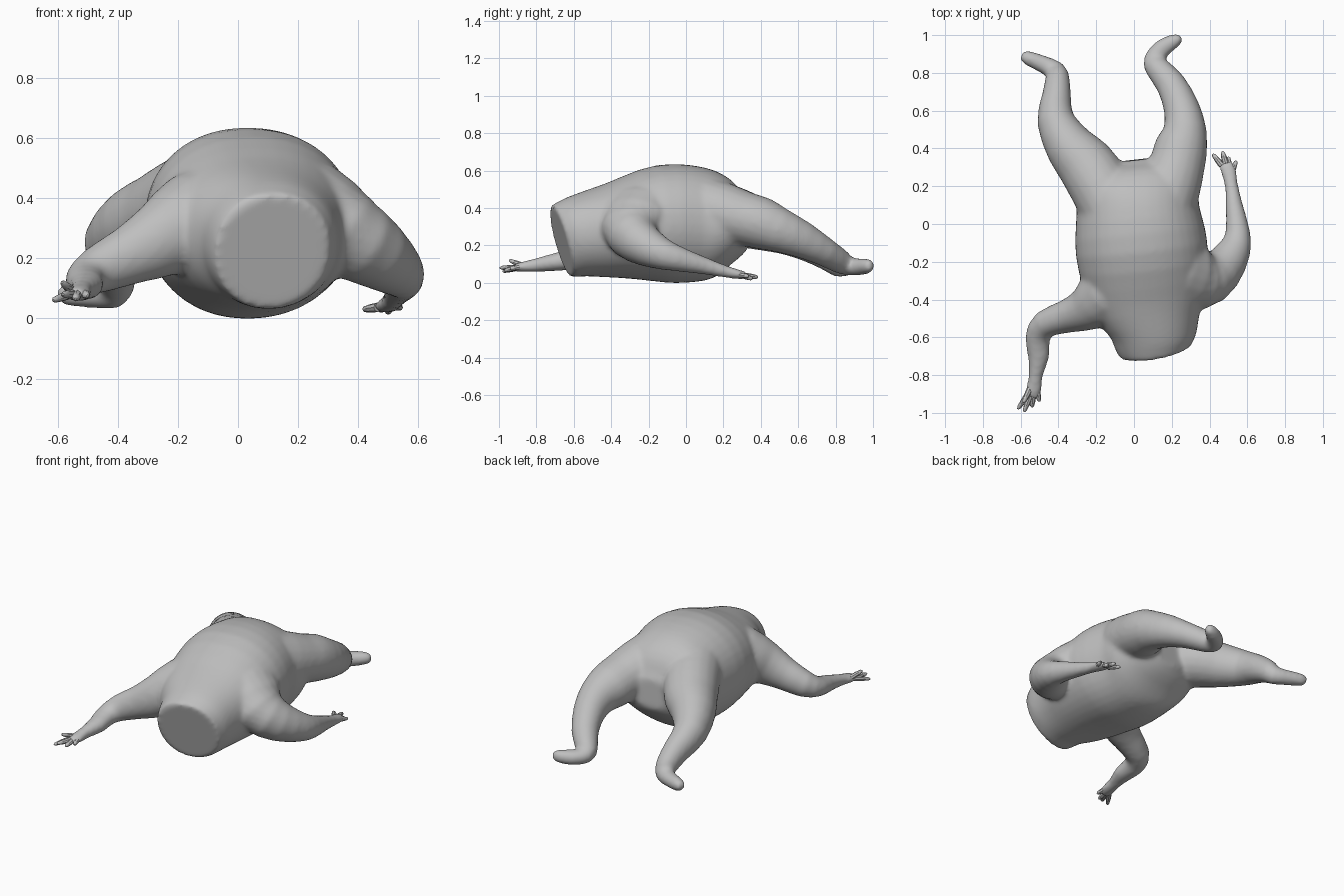
import bpy, bmesh, math
from mathutils import Vector

clay = bpy.data.materials.new("grey_clay")
clay.diffuse_color = (0.52, 0.52, 0.52, 1)


def spline(path, steps):
    """Catmull-Rom resampling so the loft has no visible bands."""
    P = [Vector(p) for p in path]
    out = []
    for i in range(len(P) - 1):
        a, b, c, d = P[max(i - 1, 0)], P[i], P[i + 1], P[min(i + 2, len(P) - 1)]
        for s in range(steps):
            t = s / steps
            out.append(0.5 * (2 * b + (c - a) * t + (2 * a - 5 * b + 4 * c - d) * t * t
                              + (3 * b - a - 3 * c + d) * t ** 3))
    return [tuple(v) for v in out] + [tuple(P[-1])]


def tube(bm, path, n=20, power=1.0, steps=2):
    """Loft elliptical rings (x, y, z, side radius, up radius) and cap both ends."""
    path = spline(path, steps)
    pts = [Vector(p[:3]) for p in path]
    rings = []
    for i, p in enumerate(path):
        t = (pts[min(i + 1, len(pts) - 1)] - pts[max(i - 1, 0)]).normalized()
        side = t.cross(Vector((0, 0, 1))).normalized()
        up = side.cross(t)
        ring = []
        for k in range(n):
            a = 2 * math.pi * k / n
            c, s = math.cos(a), math.sin(a)
            c = math.copysign(abs(c) ** power, c)
            # upper half is boxier than the underside
            if s > 0:
                s = s ** power
            ring.append(bm.verts.new(pts[i] + side * c * p[3] + up * s * p[4]))
        rings.append(ring)
    faces = [bm.faces.new(rings[0][::-1]), bm.faces.new(rings[-1])]
    for r0, r1 in zip(rings, rings[1:]):
        for k in range(n):
            j = (k + 1) % n
            faces.append(bm.faces.new((r0[k], r0[j], r1[j], r1[k])))
    bmesh.ops.recalc_face_normals(bm, faces=faces)


def make(name, bm):
    me = bpy.data.meshes.new(name)
    bm.to_mesh(me)
    bm.free()
    ob = bpy.data.objects.new(name, me)
    bpy.context.collection.objects.link(ob)
    me.materials.append(clay)
    bpy.context.view_layer.objects.active = ob
    ob.select_set(True)
    return ob


def finish(ob):
    bpy.ops.object.select_all(action='DESELECT')
    ob.select_set(True)
    bpy.context.view_layer.objects.active = ob
    bpy.ops.object.shade_smooth_by_angle(angle=math.radians(40))


body = bmesh.new()
# Torso, from the flat neck cut to the seat
tube(body, [(.115, -.668, .222, .195, .198), (.107, -.62, .235, .215, .21),
            (.10, -.54, .255, .245, .226),
            (.07, -.38, .28, .315, .258), (.04, -.13, .315, .35, .315),
            (.02, .08, .312, .325, .306), (.02, .20, .308, .32, .26),
            (.015, .29, .30, .26, .17), (.01, .34, .30, .12, .09)], 40, .93, 3)
# Right leg and foot
tube(body, [(.13, .02, .42, .17, .17), (.19, .20, .37, .165, .165),
            (.23, .32, .34, .148, .145),
            (.25, .41, .315, .14, .14), (.27, .50, .28, .115, .12),
            (.25, .62, .23, .095, .10), (.195, .74, .165, .08, .078),
            (.12, .83, .11, .065, .065), (.105, .87, .088, .055, .05),
            (.15, .93, .085, .05, .046), (.22, .973, .09, .037, .04),
            (.252, .988, .092, .02, .024)])
# Left leg and foot
tube(body, [(-.08, .02, .42, .17, .17), (-.18, .20, .37, .165, .165),
            (-.26, .32, .335, .155, .15),
            (-.34, .41, .305, .132, .135), (-.415, .55, .25, .10, .105),
            (-.41, .68, .185, .077, .085), (-.405, .77, .125, .065, .07),
            (-.415, .81, .088, .055, .058), (-.48, .845, .08, .047, .046),
            (-.565, .88, .08, .039, .04), (-.597, .892, .08, .022, .024)])
# Right arm: sloping shoulder web, bent elbow, swept-back forearm
tube(body, [(.10, -.20, .44, .18, .14), (.24, -.25, .37, .20, .155),
            (.36, -.29, .28, .165, .145), (.46, -.245, .215, .12, .12),
            (.53, -.14, .16, .09, .09),
            (.55, -.05, .13, .067, .07), (.53, .10, .09, .047, .047),
            (.515, .21, .06, .036, .034), (.50, .28, .045, .044, .026),
            (.485, .325, .037, .038, .02)])
# Left arm, reaching forward
tube(body, [(.0, -.27, .42, .17, .13), (-.14, -.37, .335, .165, .155),
            (-.25, -.45, .265, .118, .13),
            (-.36, -.49, .21, .088, .10), (-.47, -.53, .16, .075, .08),
            (-.51, -.60, .13, .067, .06), (-.505, -.70, .11, .058, .049),
            (-.52, -.80, .095, .038, .037), (-.53, -.87, .085, .043, .029),
            (-.545, -.92, .08, .039, .021)])
ob = make("body", body)
mod = ob.modifiers.new("fuse", 'REMESH')
mod.mode = 'VOXEL'
mod.voxel_size = 0.012
sm = ob.modifiers.new("blend", 'SMOOTH')
sm.factor = 0.5
sm.iterations = 14
for m in ("fuse", "blend"):
    bpy.ops.object.modifier_apply(modifier=m)
finish(ob)

# Fingers: (root, tip) pairs for each hand
hands = {
    "right_fingers": [((.465, .31, .037), (.417, .37, .03)),
                      ((.485, .32, .037), (.468, .385, .03)),
                      ((.50, .31, .037), (.50, .355, .02)),
                      ((.515, .27, .045), (.542, .335, .035))],
    "left_fingers": [((-.56, -.90, .08), (-.615, -.98, .06)),
                     ((-.55, -.91, .08), (-.582, -.995, .08)),
                     ((-.535, -.91, .08), (-.54, -.97, .065)),
                     ((-.515, -.88, .085), (-.50, -.94, .075)),
                     ((-.55, -.87, .09), (-.585, -.945, .12))],
}
for name, fingers in hands.items():
    bm = bmesh.new()
    for a, b in fingers:
        a, b = Vector(a), Vector(b)
        tube(bm, [(*a, .017, .016), (*a.lerp(b, .5), .015, .014),
                  (*a.lerp(b, .9), .010, .010), (*b, .004, .004)], 8, steps=1)
    finish(make(name, bm))
